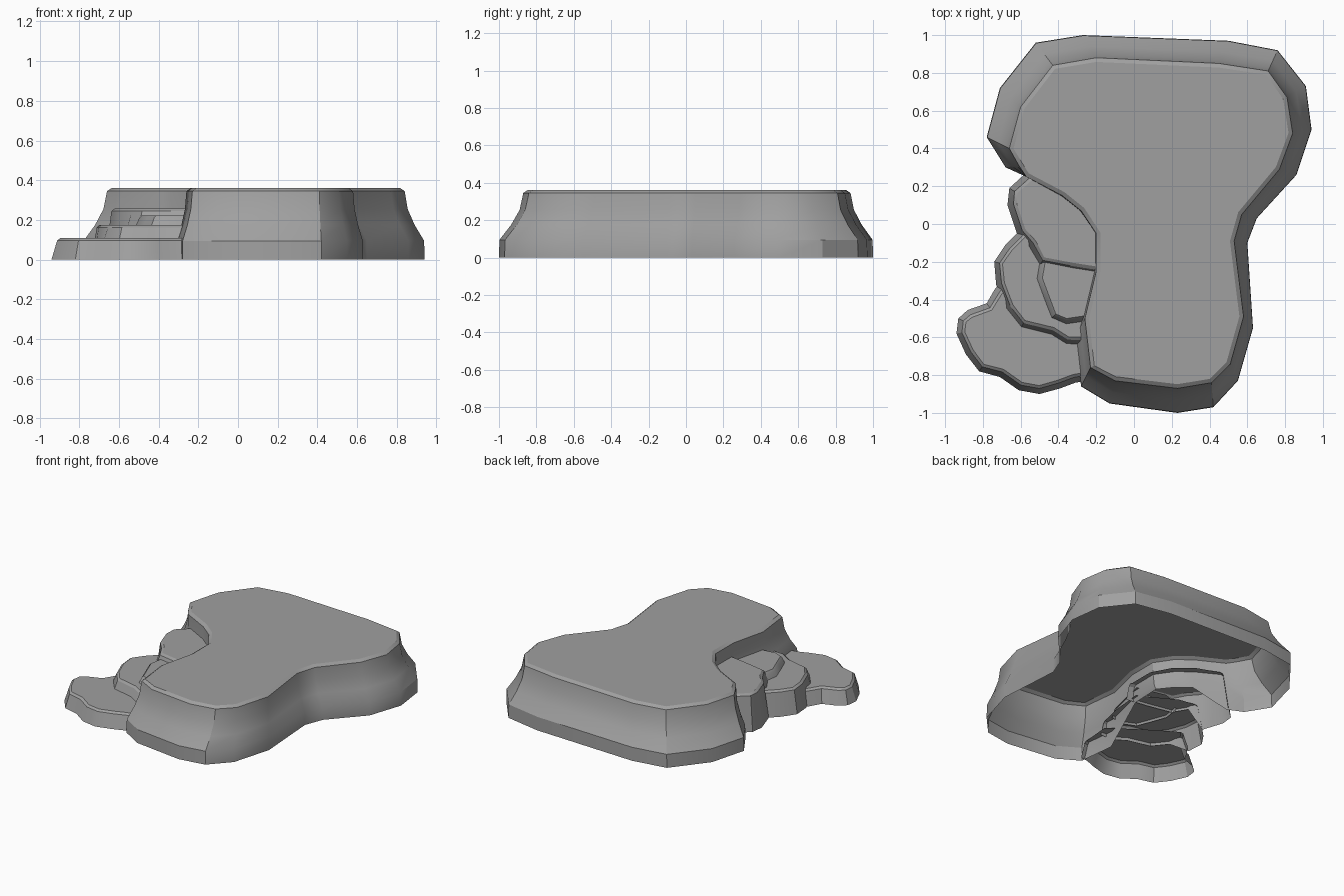
import bpy
import bmesh
import math
from mathutils import Vector

# Remove the default object only
default_cube = bpy.data.objects.get("Cube")
if default_cube:
    bpy.data.objects.remove(default_cube, do_unlink=True)

# Single stone colour
stone = bpy.data.materials.new("grey_stone")
stone.use_nodes = True
stone_colour = (0.35, 0.35, 0.35, 1)
stone.diffuse_color = stone_colour
stone.node_tree.nodes["Principled BSDF"].inputs["Base Color"].default_value = stone_colour


def inset(points, distance, closed):
    """Shift a clockwise outline towards its inside."""
    result = []
    count = len(points)
    for i, point in enumerate(points):
        if closed:
            before, after = points[i - 1], points[(i + 1) % count]
        else:
            before, after = points[max(i - 1, 0)], points[min(i + 1, count - 1)]
        along = (after - before).normalized()
        result.append(point + Vector((along.y, -along.x)) * distance)
    return result


def build_shell(name, rings, inner, closed):
    """Skin a stack of outlines and cap the last one; the underside stays open."""
    bm = bmesh.new()
    rows = [[bm.verts.new(co) for co in ring] for ring in rings]
    for low, high in zip(rows, rows[1:]):
        count = len(low)
        for i in range(count if closed else count - 1):
            j = (i + 1) % count
            bm.faces.new((low[j], low[i], high[i], high[j]))
    cap = rows[-1] + [bm.verts.new(co) for co in inner]
    bm.faces.new(cap[::-1])
    bmesh.ops.remove_doubles(bm, verts=bm.verts, dist=0.0005)
    mesh = bpy.data.meshes.new(name)
    bm.to_mesh(mesh)
    bm.free()
    mesh.materials.append(stone)
    obj = bpy.data.objects.new(name, mesh)
    bpy.context.collection.objects.link(obj)
    bpy.ops.object.select_all(action="DESELECT")
    obj.select_set(True)
    bpy.context.view_layer.objects.active = obj
    bpy.ops.object.shade_smooth_by_angle(angle=math.radians(30))
    return obj


# Plateau: base corner and matching rim corner, clockwise from the back
plateau_corners = [
    (-.27, 1, -.2, .88), (.5, .97, .45, .85), (.76, .92, .71, .81),
    (.91, .73, .81, .67), (.94, .5, .84, .48), (.86, .26, .77, .29),
    (.65, .03, .57, .05), (.6, -.1, .53, -.09), (.63, -.55, .58, -.49),
    (.55, -.83, .51, -.74), (.42, -.97, .41, -.84), (.23, -1, .23, -.87),
    (-.13, -.95, -.1, -.83), (-.28, -.86, -.23, -.76), (-.31, -.6, -.26, -.5),
    (-.23, -.26, -.2, -.25), (-.22, -.04, -.2, -.05), (-.3, .06, -.28, .07),
    (-.39, .13, -.38, .15), (-.57, .25, -.57, .25), (-.68, .3, -.61, .31),
    (-.78, .46, -.66, .4), (-.71, .72, -.6, .62), (-.52, .96, -.43, .84),
]
base = [Vector(corner[:2]) for corner in plateau_corners]
rim = [Vector(corner[2:]) for corner in plateau_corners]
plateau_top = 0.36


def foot_height(point):
    """The bay wall stops just under the terraces that fill it."""
    in_bay = -0.45 < point.x < -0.15 and -0.5 < point.y < 0.2
    return 0.15 if in_bay else 0


plateau_rings = []
for height, blend in ((0, 0), (.095, .02), (.175, .5), (.255, .85), (.345, 1)):
    plateau_rings.append([
        a.lerp(b, blend).to_3d() + Vector((0, 0, max(height, foot_height(a))))
        for a, b in zip(base, rim)])
plateau_rings.append([p.to_3d() + Vector((0, 0, plateau_top))
                      for p in inset(rim, 0.022, True)])
build_shell("plateau", plateau_rings, [], True)


def build_terrace(name, top, slope, edge, inner):
    """Step with an outer wall (x, y, foot height) and a lipped flat top."""
    outline = [Vector(p[:2]) for p in edge]
    shoulder = inset(outline, slope * 0.65, False)
    lip = inset(outline, slope, False)
    rings = [
        [p.to_3d() + Vector((0, 0, e[2])) for p, e in zip(outline, edge)],
        [p.to_3d() + Vector((0, 0, top - 0.012)) for p in shoulder],
        [p.to_3d() + Vector((0, 0, top)) for p in lip],
    ]
    build_shell(name, rings, [(x, y, top) for x, y in inner], False)


# Terraces rising from the ground towards the plateau
build_terrace(
    "lowest_terrace", 0.108, 0.045,
    [(-.25, -.83, 0), (-.31, -.84, 0), (-.39, -.87, 0), (-.5, -.9, 0),
     (-.61, -.88, 0), (-.71, -.81, 0), (-.82, -.78, 0), (-.89, -.69, 0),
     (-.94, -.58, 0), (-.93, -.5, 0), (-.88, -.455, 0), (-.78, -.42, 0),
     (-.74, -.35, 0), (-.69, -.28, 0)],
    [(-.5, -.4), (-.24, -.58)])

build_terrace(
    "second_terrace", 0.175, 0.045,
    [(-.26, -.645, .09), (-.36, -.64, .09), (-.44, -.59, .09), (-.6, -.55, .09),
     (-.68, -.45, .09), (-.73, -.32, 0), (-.74, -.2, 0), (-.68, -.11, 0),
     (-.6, -.03, 0)],
    [(-.45, -.08), (-.2, -.22), (-.22, -.45)])

build_terrace(
    "small_step", 0.222, 0.035,
    [(-.25, -.52, .16), (-.36, -.535, .16), (-.44, -.5, .16), (-.48, -.4, .16),
     (-.52, -.29, .16), (-.5, -.17, .16)],
    [(-.4, -.15), (-.19, -.2)])

build_terrace(
    "upper_terrace", 0.257, 0.05,
    [(-.17, -.28, .16), (-.33, -.255, .16), (-.5, -.22, .16), (-.56, -.12, .16),
     (-.62, -.05, 0), (-.67, .1, 0), (-.66, .19, 0), (-.55, .29, 0)],
    [(-.35, .19), (-.24, .09), (-.17, -.04), (-.17, -.22)])
